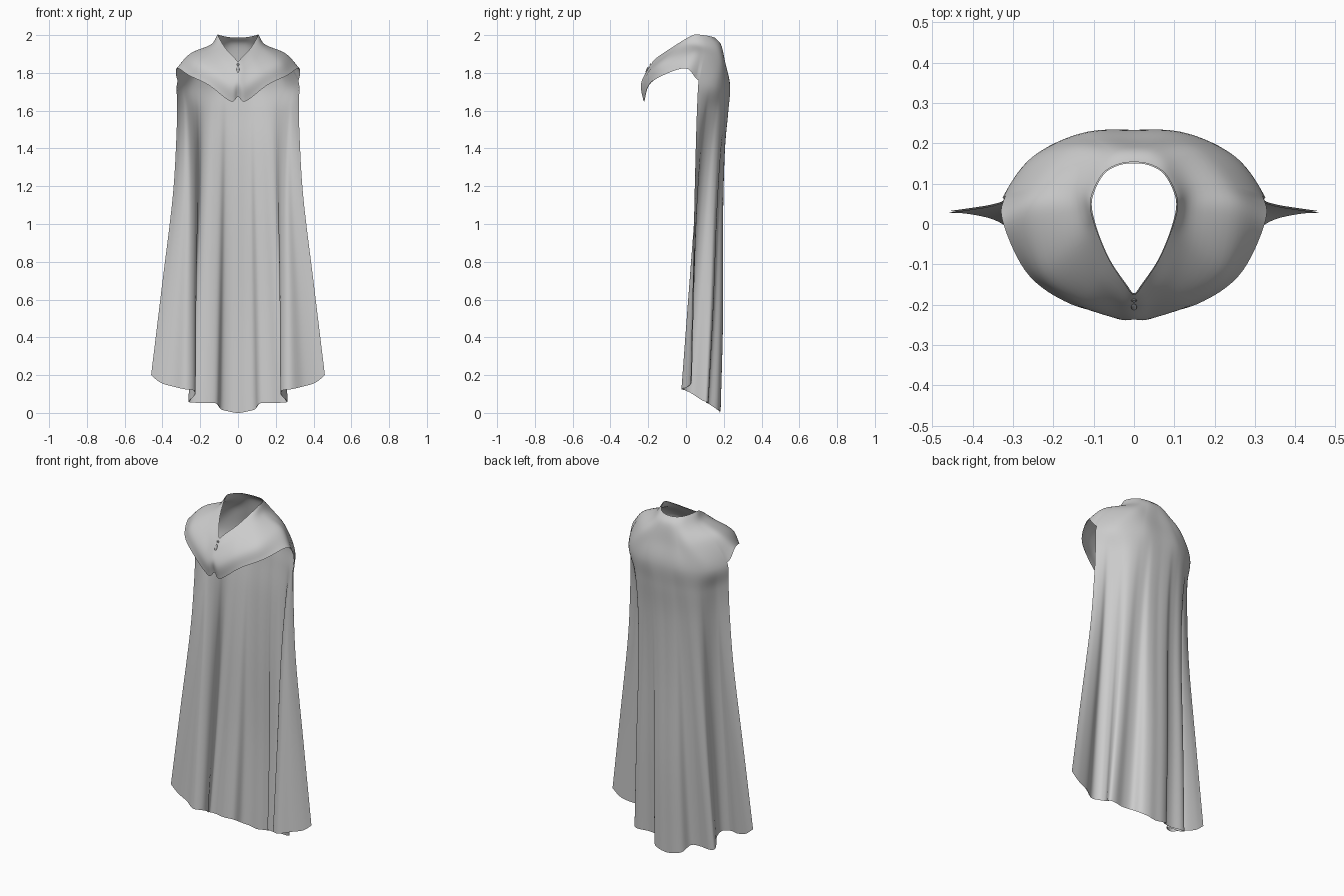
import bpy
import bmesh
from mathutils import Vector

default_cube = bpy.data.objects.get("Cube")
if default_cube:
    bpy.data.objects.remove(default_cube, do_unlink=True)


def make_material(name, color):
    material = bpy.data.materials.new(name)
    material.use_nodes = True
    material.diffuse_color = color
    material.node_tree.nodes["Principled BSDF"].inputs["Base Color"].default_value = color
    return material


def mirrored(point):
    return Vector((-point.x, point.y, point.z))


def spline(points, position, before=None, after=None):
    """Point on a smooth curve through the points, position counted in points."""
    before = before or points[0] * 2 - points[1]
    after = after or points[-1] * 2 - points[-2]
    padded = [before, *points, after]
    index = min(int(position), len(points) - 2)
    f = position - index
    a, b, c, d = padded[index:index + 4]
    return b + (c - a) * (f / 2) + (a * 2 - b * 5 + c * 4 - d) * (f * f / 2) \
        + (b * 3 - a - c * 3 + d) * (f ** 3 / 2)


def vectors(rows):
    return [Vector(row) for row in rows]


# Mantle rings for the left half, each running from front centre to back centre
collar_rim = vectors([
    (0, -.173, 1.86), (.02, -.15, 1.882), (.06, -.09, 1.922), (.09, -.02, 1.967),
    (.106, .04, 2), (.1, .08, 2), (.075, .125, 1.993), (.04, .146, 1.987), (0, .152, 1.985)])
collar_base = vectors([
    (0, -.205, 1.81), (.035, -.194, 1.82), (.09, -.14, 1.872), (.13, -.05, 1.928),
    (.14, .03, 1.948), (.14, .09, 1.945), (.1, .152, 1.945), (.055, .179, 1.946), (0, .185, 1.945)])
shoulder = vectors([
    (0, -.235, 1.745), (.04, -.232, 1.735), (.13, -.192, 1.803), (.22, -.115, 1.86),
    (.25, .02, 1.9), (.24, .09, 1.885), (.17, .18, 1.86), (.09, .205, 1.85), (0, .207, 1.845)])
mantle_edge = vectors([
    (0, -.218, 1.675), (.04, -.222, 1.65), (.155, -.197, 1.735), (.26, -.125, 1.787),
    (.322, 0, 1.825), (.317, .068, 1.76), (.25, .165, 1.73), (.125, .224, 1.73), (0, .231, 1.73)])

# Pleated hem from the side edge to back centre
hem = vectors([
    (.46, .03, .2), (.41, .027, .16), (.345, .012, .14), (.28, -.022, .125), (.236, -.005, .12),
    (.227, .035, .1), (.252, .08, .07), (.26, .108, .058), (.23, .117, .054), (.17, .107, .053),
    (.115, .118, .05), (.09, .163, .02), (.05, .18, .008), (0, .18, 0)])

DRAPE_START = 5
LAST = len(collar_rim) - 1
RING_STEPS, DROP_STEPS = 6, 8
DRAPE_LEVELS = (.08, .2, .4, .7, 1)


def around(ring, u):
    return spline(ring, u, mirrored(ring[1]), mirrored(ring[-2]))


def hang(top, bottom, t, across):
    """Point on the drape: flaring to the sides, dipping in below the shoulder blades."""
    point = top.lerp(bottom, t)
    spread = top.x + (bottom.x - top.x) * t ** .85
    point.x = spread * (1 - 1.75 * spread * t * (1 - t) ** 2)
    point.y = top.y + (bottom.y - top.y) * t ** (.65 + .35 * across)
    point.y -= 1.4 * across * t ** 2 * (1 - t) ** 5
    return point


def column(u):
    """One strip of cloth running down from the collar rim."""
    keys = [around(ring, u) for ring in (collar_rim, collar_base, shoulder, mantle_edge)]
    steps = (len(keys) - 1) * RING_STEPS
    if u >= DRAPE_START:
        top = keys[-1]
        across = (u - DRAPE_START) / (LAST - DRAPE_START)
        bottom = spline(hem, across * (len(hem) - 1), after=mirrored(hem[-2]))
        keys += [hang(top, bottom, t, across) for t in DRAPE_LEVELS]
    points = [spline(keys, i / RING_STEPS) for i in range(steps + 1)]
    for i in range((len(keys) - 4) * DROP_STEPS):
        points.append(spline(keys, 3 + (i + 1) / DROP_STEPS))
    return points


def finish(obj, material, angle):
    obj.data.materials.append(material)
    bpy.ops.object.select_all(action="DESELECT")
    obj.select_set(True)
    bpy.context.view_layer.objects.active = obj
    bpy.ops.object.shade_smooth_by_angle(angle=angle)


# Cloak: mantle all round, drape only behind the arm openings
positions = [i / 8 for i in range(DRAPE_START * 8)]
positions += [DRAPE_START + i / 20 for i in range((LAST - DRAPE_START) * 20 + 1)]
bm = bmesh.new()
strips = [[bm.verts.new(p) for p in column(u)] for u in positions]
for left, right in zip(strips, strips[1:]):
    for row in range(min(len(left), len(right)) - 1):
        bm.faces.new((left[row], left[row + 1], right[row + 1], right[row]))
for strip in (strips[0], strips[-1]):
    for vert in strip:
        vert.co.x = 0
mesh = bpy.data.meshes.new("cloak")
bm.to_mesh(mesh)
bm.free()
cloak = bpy.data.objects.new("cloak", mesh)
bpy.context.collection.objects.link(cloak)

grey_cloth = make_material("grey cloth", (.6, .6, .6, 1))
finish(cloak, grey_cloth, 1.2)
mirror = cloak.modifiers.new("mirror halves", "MIRROR")
mirror.use_clip = True
lining = cloak.modifiers.new("cloth lining", "SOLIDIFY")
lining.thickness = .004
lining.offset = 0
lining.use_rim = False

# Clasp: a small ring with a drop hanging at the throat
bpy.ops.mesh.primitive_torus_add(
    major_radius=.005, minor_radius=.002, major_segments=16, minor_segments=8,
    location=(0, -.19, 1.845), rotation=(1.1, 0, 0))
clasp_ring = bpy.context.object
clasp_ring.name = "clasp_ring"
finish(clasp_ring, grey_cloth, 1)
bpy.ops.mesh.primitive_uv_sphere_add(
    segments=16, ring_count=10, radius=1, location=(0, -.206, 1.818), rotation=(-.4, 0, 0))
clasp_drop = bpy.context.object
clasp_drop.name = "clasp_drop"
clasp_drop.scale = (.007, .004, .018)
finish(clasp_drop, grey_cloth, 1)
